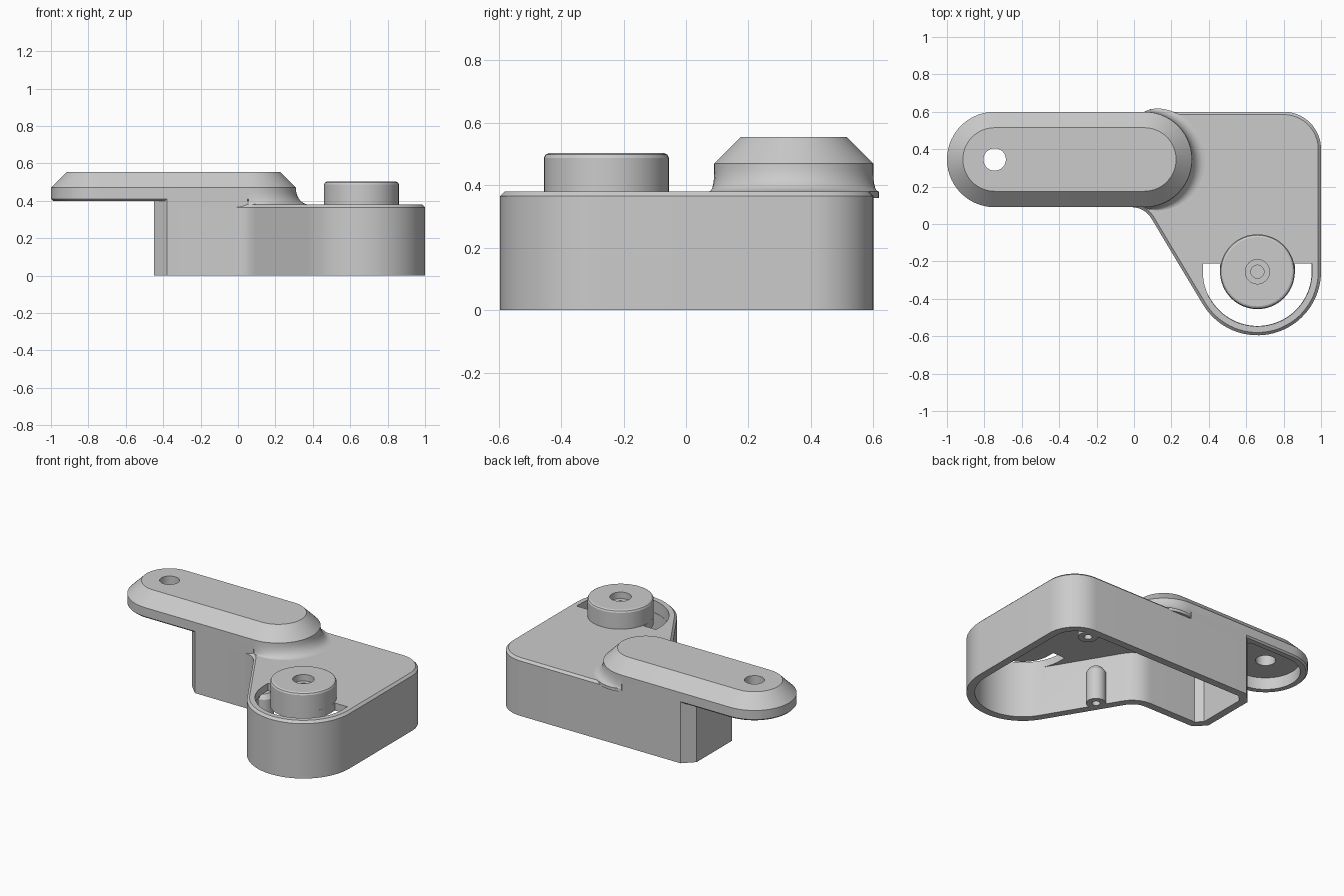
import bpy, bmesh, math

if "Cube" in bpy.data.objects:
    bpy.data.objects.remove(bpy.data.objects["Cube"])

grey = bpy.data.materials.new("plain grey")
grey.use_nodes = True
grey.diffuse_color = (0.6, 0.6, 0.6, 1)
grey.node_tree.nodes["Principled BSDF"].inputs["Base Color"].default_value = (0.6, 0.6, 0.6, 1)

ARM_Y, ARM_R, ARM_LEFT, ARM_RIGHT = 0.345, 0.255, -0.745, 0.055
KNOB = (0.66, -0.255)


def arc(c, r, a0, a1, n=16):
    angles = [math.radians(a0 + (a1 - a0) * i / n) for i in range(n + 1)]
    return [(c[0] + r * math.cos(a), c[1] + r * math.sin(a)) for a in angles]


def loft(name, rings):
    """Skin a list of (outline, height) rings and cap both ends."""
    bm = bmesh.new()
    loops = [[bm.verts.new((x, y, z)) for x, y in pts] for pts, z in rings]
    n = len(loops[0])
    for a, b in zip(loops, loops[1:]):
        for i in range(n):
            j = (i + 1) % n
            bm.faces.new((a[i], a[j], b[j], b[i]))
    bm.faces.new(loops[0][::-1])
    bm.faces.new(loops[-1])
    bmesh.ops.recalc_face_normals(bm, faces=bm.faces)
    me = bpy.data.meshes.new(name)
    bm.to_mesh(me)
    bm.free()
    me.materials.append(grey)
    ob = bpy.data.objects.new(name, me)
    bpy.context.collection.objects.link(ob)
    return ob


def activate(ob):
    bpy.ops.object.select_all(action='DESELECT')
    ob.select_set(True)
    bpy.context.view_layer.objects.active = ob


def cut(ob, cutter):
    activate(ob)
    mod = ob.modifiers.new("cut", 'BOOLEAN')
    mod.operation, mod.solver, mod.object = 'DIFFERENCE', 'EXACT', cutter
    bpy.ops.object.modifier_apply(modifier=mod.name)
    bpy.data.objects.remove(cutter)


def turned(name, centre, profile):
    return loft(name, [(arc(centre, r, 0, 352.5, 47), z) for r, z in profile])


def body_outline(t):
    """Plan of the housing, moved inward by t."""
    k = 0.414 * t
    return (arc((0.8, 0.4), 0.2 - t, 90, 0)
            + arc(KNOB, 0.34 - t, 0, -149, 32)
            + arc((-0.0135, -0.034), 0.124 + t, 31, 90, 8)
            + [(-0.38 + k, 0.09 + t), (-0.45 + t, 0.16 + k),
               (-0.45 + t, 0.53 - k), (-0.38 + k, 0.6 - t)])


def stadium(off):
    r = ARM_R + off
    return (arc((ARM_RIGHT, ARM_Y), r, -90, 90, 28)
            + arc((ARM_LEFT, ARM_Y), r, 90, 270, 28))


def flare_outline(off):
    """Half round that swells only towards its tip."""
    pts = []
    for i in range(29):
        a = math.radians(-90 + 180 * i / 28)
        r = ARM_R + off * math.cos(a) ** 0.7 if 0 < i < 28 else ARM_R
        pts.append((ARM_RIGHT + r * math.cos(a), ARM_Y + r * math.sin(a)))
    return pts


# Hollow housing, open underneath
body = loft("housing", [(body_outline(0), 0), (body_outline(0), 0.365), (body_outline(0.015), 0.38)])
inner = body_outline(0.05)
cut(body, loft("cavity", [(inner, -0.1), (inner, 0.33)]))

# Crescent slot round the knob
slot = ([(0.952, -0.21)] + arc(KNOB, 0.292, 0, -180, 32) + [(0.368, -0.21), (0.46, -0.21)]
        + arc(KNOB, 0.2, -180, 0, 32) + [(0.86, -0.21)])
cut(body, loft("slot", [(slot, 0.3), (slot, 0.45)]))

# Neck between housing and arm
neck_plan = [(-0.38, 0.09), (-0.45, 0.16), (-0.45, 0.53), (-0.38, 0.6), (0.05, 0.6), (0.05, 0.09)]
neck = loft("neck", [(neck_plan, 0.34), (neck_plan, 0.42)])

# Arm with sloped rim, hollow overhang and a through hole
arm = loft("arm", [(stadium(-0.01), 0.4), (stadium(0), 0.41), (stadium(0), 0.47), (stadium(-0.085), 0.555)])
recess = arc((ARM_LEFT, ARM_Y), 0.21, 90, 270, 28) + [(-0.45, 0.135), (-0.45, 0.555)]
cut(arm, loft("recess", [(recess, 0.3), (recess, 0.48)]))
cut(arm, turned("hole", (ARM_LEFT, ARM_Y), [(0.06, 0.3), (0.06, 0.7)]))

# Concave flare blending the arm into the housing
rings = [(flare_outline(0.07), 0.36)]
for i in range(9):
    a = math.pi / 2 * i / 8
    rings.append((flare_outline(0.07 * (1 - math.sin(a))), 0.38 + 0.085 * (1 - math.cos(a))))
flare = loft("arm_flare", rings)

# Round knob with stepped bore
knob = turned("knob", KNOB, [(0.2, 0.375), (0.2, 0.488), (0.195, 0.498), (0.185, 0.503),
                             (0.065, 0.503), (0.065, 0.46), (0.035, 0.46), (0.035, 0.42)])

# Screw bosses inside the housing
bosses = [turned(name, c, [(0.04, 0.24), (0.06, 0.21), (0.06, 0), (0.025, 0), (0.025, 0.12)])
          for name, c in (("rear_screw_boss", (0.79, 0.51)), ("side_screw_boss", (0.24, -0.07)))]

for ob in [body, neck, arm, flare, knob] + bosses:
    activate(ob)
    bpy.ops.object.shade_smooth_by_angle(angle=math.radians(25))
